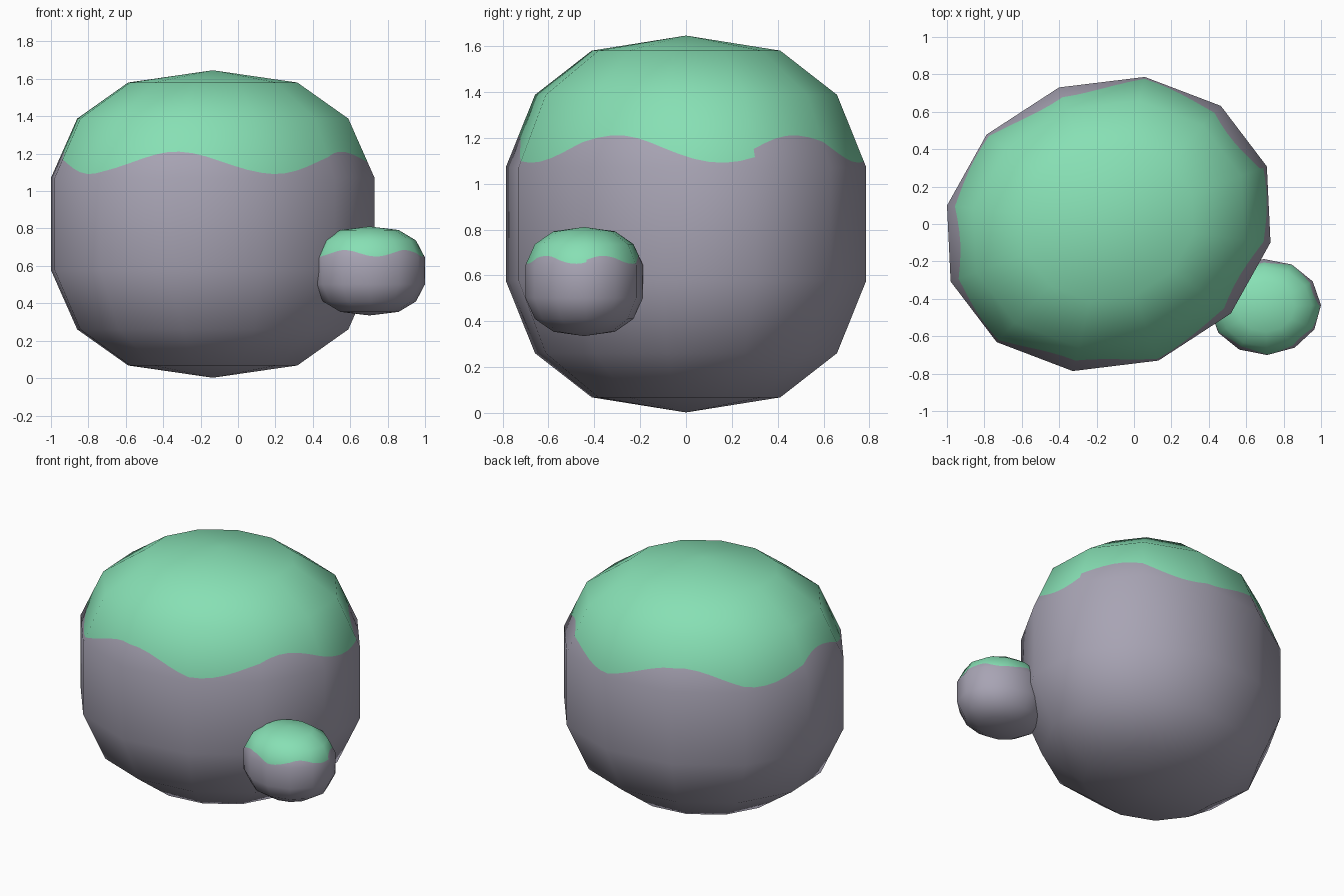
import bpy, math
from mathutils import Vector

if "Cube" in bpy.data.objects:
    bpy.data.objects.remove(bpy.data.objects["Cube"])

SEGS, RINGS, CUTS, POWER = 12, 7, 6, 0.8   # sphere sides, rings, moss cuts per side, squareness


def material(name, rgb):
    m = bpy.data.materials.new(name)
    m.diffuse_color = (*rgb, 1)
    m.use_nodes = True
    m.node_tree.nodes["Principled BSDF"].inputs["Base Color"].default_value = m.diffuse_color
    return m


stone = material("grey_stone", (0.39, 0.37, 0.455))
moss = material("green_moss", (0.243, 0.745, 0.46))


def corner(ring, seg, size):
    """Position and normal of one corner of the squared-off low-poly sphere."""
    v, u = math.pi * ring / RINGS, 2 * math.pi * seg / SEGS
    r = abs(math.sin(v)) ** POWER
    z = math.copysign(abs(math.cos(v)) ** POWER, math.cos(v))
    x, y = math.cos(u), math.sin(u)
    pos = Vector((r * x * size[0], r * y * size[1], z * size[2]))
    nor = Vector((r ** 1.5 * x / size[0], r ** 1.5 * y / size[1],
                  math.copysign(abs(z) ** 1.5, z) / size[2]))
    return pos, nor.normalized()


def boulder(name, centre, size, turn):
    cols = SEGS * CUTS
    rows = []
    for ring in range(RINGS + 1):
        row = []
        for c in range(cols + 1):
            seg, t = divmod(c, CUTS)
            p0, n0 = corner(ring, seg, size)
            p1, n1 = corner(ring, seg + 1, size)
            row.append((p0.lerp(p1, t / CUTS), n0.lerp(n1, t / CUTS).normalized()))
        rows.append(row)

    # wavy moss edge, lying inside the band between rings 2 and 3
    edge = []
    for c in range(cols + 1):
        (p0, n0), (p1, n1) = rows[2][c], rows[3][c]
        z = size[2] * (0.398 + 0.073 * math.sin(4.9 * 2 * math.pi * c / cols))
        t = (p0.z - z) / (p0.z - p1.z)
        edge.append((p0.lerp(p1, t), n0.lerp(n1, t).normalized()))
    rows.insert(3, edge)

    # poles are single points, the rest is a grid
    verts, normals = [rows[0][0][0], rows[-1][0][0]], [rows[0][0][1], rows[-1][0][1]]
    for row in rows[1:-1]:
        for p, n in row:
            verts.append(p)
            normals.append(n)
    idx = lambda r, c: 2 + (r - 1) * (cols + 1) + c
    last = len(rows) - 2
    faces, mats = [], []
    for c in range(cols):
        faces.append((0, idx(1, c), idx(1, c + 1)))
        mats.append(1)
        for r in range(1, last):
            faces.append((idx(r, c), idx(r + 1, c), idx(r + 1, c + 1), idx(r, c + 1)))
            mats.append(1 if r < 3 else 0)
        faces.append((1, idx(last, c + 1), idx(last, c)))
        mats.append(0)

    me = bpy.data.meshes.new(name)
    me.from_pydata(verts, [], faces)
    me.materials.append(stone)
    me.materials.append(moss)
    for poly, m in zip(me.polygons, mats):
        poly.material_index = m
        poly.use_smooth = True
    me.update()
    me.normals_split_custom_set_from_vertices([tuple(n) for n in normals])
    ob = bpy.data.objects.new(name, me)
    ob.location = centre
    ob.rotation_euler.z = math.radians(turn)
    bpy.context.collection.objects.link(ob)


# big mossy boulder and the small one leaning against it
boulder("large_boulder", (-0.135, 0, 0.824), (0.918, 0.793, 0.822), 20)
boulder("small_boulder", (0.703, -0.444, 0.573), (0.303, 0.262, 0.238), 2)
